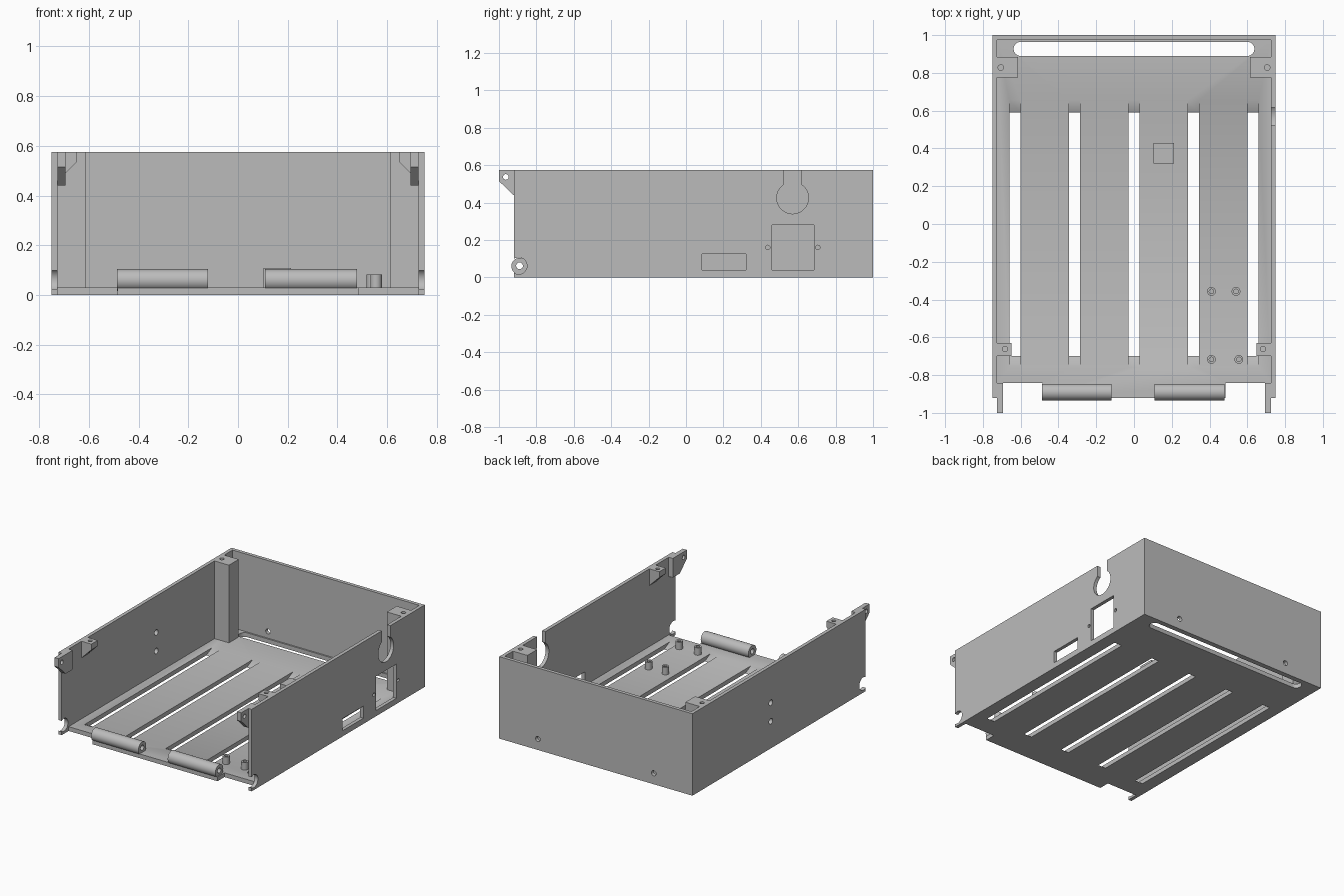
import bpy, bmesh, math

if "Cube" in bpy.data.objects:
    bpy.data.objects.remove(bpy.data.objects["Cube"], do_unlink=True)

grey = bpy.data.materials.new("plain_grey")
grey.use_nodes = True
grey.diffuse_color = (0.5, 0.5, 0.5, 1)
grey.node_tree.nodes["Principled BSDF"].inputs["Base Color"].default_value = (0.5, 0.5, 0.5, 1)

H, T = 0.575, 0.025          # box height, wall thickness
W, F, B = 0.75, -0.92, 1.0   # half width, front, back
IN = W - T                   # inner face of the side walls
FLOOR = 0.03


def prism(name, outline, axis, lo, hi):
    """Extrude a 2D outline along an axis; the outline uses the other two axes in order."""
    def place(p, d):
        c = list(p)
        c.insert("xyz".index(axis), d)
        return c
    bm = bmesh.new()
    face = bm.faces.new([bm.verts.new(place(p, lo)) for p in outline])
    grown = bmesh.ops.extrude_face_region(bm, geom=[face])["geom"]
    shift = place((0, 0), hi - lo)
    bmesh.ops.translate(bm, vec=shift, verts=[v for v in grown if isinstance(v, bmesh.types.BMVert)])
    bmesh.ops.recalc_face_normals(bm, faces=bm.faces)
    mesh = bpy.data.meshes.new(name)
    bm.to_mesh(mesh)
    bm.free()
    mesh.materials.append(grey)
    obj = bpy.data.objects.new(name, mesh)
    bpy.context.collection.objects.link(obj)
    return obj


def rect(a0, a1, b0, b1):
    return [(a0, b0), (a1, b0), (a1, b1), (a0, b1)]


def circle(a, b, r, n=32):
    return [(a + r * math.cos(2 * math.pi * i / n), b + r * math.sin(2 * math.pi * i / n)) for i in range(n)]


def cut(obj, axis, outlines, lo=-2, hi=2):
    """Cut each outline through the object, then remove the cutters."""
    for outline in outlines:
        cutter = prism("cutter", outline, axis, lo, hi)
        cutter.hide_render = True
        mod = obj.modifiers.new("cut", "BOOLEAN")
        mod.operation, mod.solver, mod.object = "DIFFERENCE", "EXACT", cutter
        deps = bpy.context.evaluated_depsgraph_get()
        mesh = bpy.data.meshes.new_from_object(obj.evaluated_get(deps))
        obj.modifiers.clear()
        obj.data = mesh
        bpy.data.objects.remove(cutter, do_unlink=True)
    return obj


def smooth(obj):
    bpy.ops.object.select_all(action="DESELECT")
    obj.select_set(True)
    bpy.context.view_layer.objects.active = obj
    bpy.ops.object.shade_smooth_by_angle(angle=math.radians(30))


# Floor with a hinge tongue at the front
half = [(0.485, F), (0.485, -0.843), (IN, -0.843), (IN, B - T)]
floor = prism("floor", half + [(-x, y) for x, y in reversed(half)], "z", 0, FLOOR)

# Vent slots with sloping ends
slope = [(-0.70, -0.01), (-0.70, 0), (-0.76, FLOOR), (-0.76, 0.05),
         (0.655, 0.05), (0.655, FLOOR), (0.59, 0), (0.59, -0.01)]
for i in range(-2, 3):
    cut(floor, "x", [slope], i * 0.315 - 0.03, i * 0.315 + 0.03)

# Long rounded slot along the back
r = 0.0375
arc = [(0.6 + r * math.cos(a), 0.927 + r * math.sin(a))
       for a in [math.pi * (k / 12 - 0.5) for k in range(13)]]
cut(floor, "z", [arc + [(-x, y) for x, y in reversed(arc)]])

# Back wall with two screw holes
back = prism("back_wall", rect(-W, W, 0, H), "y", B - T, B)
cut(back, "y", [circle(s * 0.45, 0.077, 0.018) for s in (-1, 1)])

# Side walls, each with a round hinge notch at the front
pivot = (-0.895, 0.062)
left = prism("left_wall", rect(F, B - T, 0, H), "x", IN, W)
right = prism("right_wall", rect(F, B - T, 0, H), "x", -W, -IN)
for wall in (left, right):
    cut(wall, "x", [circle(*pivot, 0.045)])

# Left wall openings: keyhole, socket with screw holes, small port
cut(left, "x", [circle(0.57, 0.425, 0.085, 48), rect(0.523, 0.618, 0.45, H + 0.1),
                rect(0.46, 0.685, 0.04, 0.28), rect(0.085, 0.32, 0.04, 0.125),
                circle(0.437, 0.16, 0.012), circle(0.705, 0.16, 0.012)])

# Right wall screw holes
cut(right, "x", [circle(0.13, z, 0.02) for z in (0.19, 0.32)])

# Mirrored fittings on the side walls
ear_side = [(-1.0, H), (-1.0, 0.515), (-0.922, 0.44), (-0.843, 0.44), (-0.843, H)]
for s, side in ((1, "left"), (-1, "right")):
    a, b = sorted((s * 0.693, s * IN))
    ear = prism(side + "_ear", ear_side, "x", a, b)
    cut(ear, "x", [circle(-0.963, 0.537, 0.015)])

    bracket_front = [(s * x, z) for x, z in ((IN, H), (0.648, H), (0.648, 0.535), (IN, 0.458))]
    bracket = prism(side + "_bracket", bracket_front, "y", -0.70, -0.63)
    cut(bracket, "z", [circle(s * 0.683, -0.662, 0.014)])

    a, b = sorted((s * 0.613, s * IN))
    post = prism(side + "_corner_post", rect(a, b, 0.775, 0.883), "z", FLOOR, H)
    cut(post, "z", [circle(s * 0.705, 0.828, 0.015)], lo=H - 0.15)

# Hinge barrels on the tongue
for side, x0, x1 in (("right", -0.487, -0.12), ("left", 0.108, 0.478)):
    barrel = prism(side + "_hinge_barrel", circle(-0.89, 0.06, 0.044), "x", x0, x1)
    cut(barrel, "x", [circle(-0.89, 0.062, 0.018)])
    smooth(barrel)

# Board standoffs
for i, (x, y) in enumerate(((0.41, -0.357), (0.54, -0.357), (0.41, -0.717), (0.555, -0.717))):
    standoff = prism("standoff_%d" % (i + 1), circle(x, y, 0.023), "z", FLOOR, 0.082)
    cut(standoff, "z", [circle(x, y, 0.012)], lo=FLOOR + 0.005)
    smooth(standoff)

# Small support block on the floor
prism("support_block", rect(0.102, 0.213, 0.32, 0.43), "z", FLOOR, 0.108)

for wall in (floor, back, left, right):
    smooth(wall)
